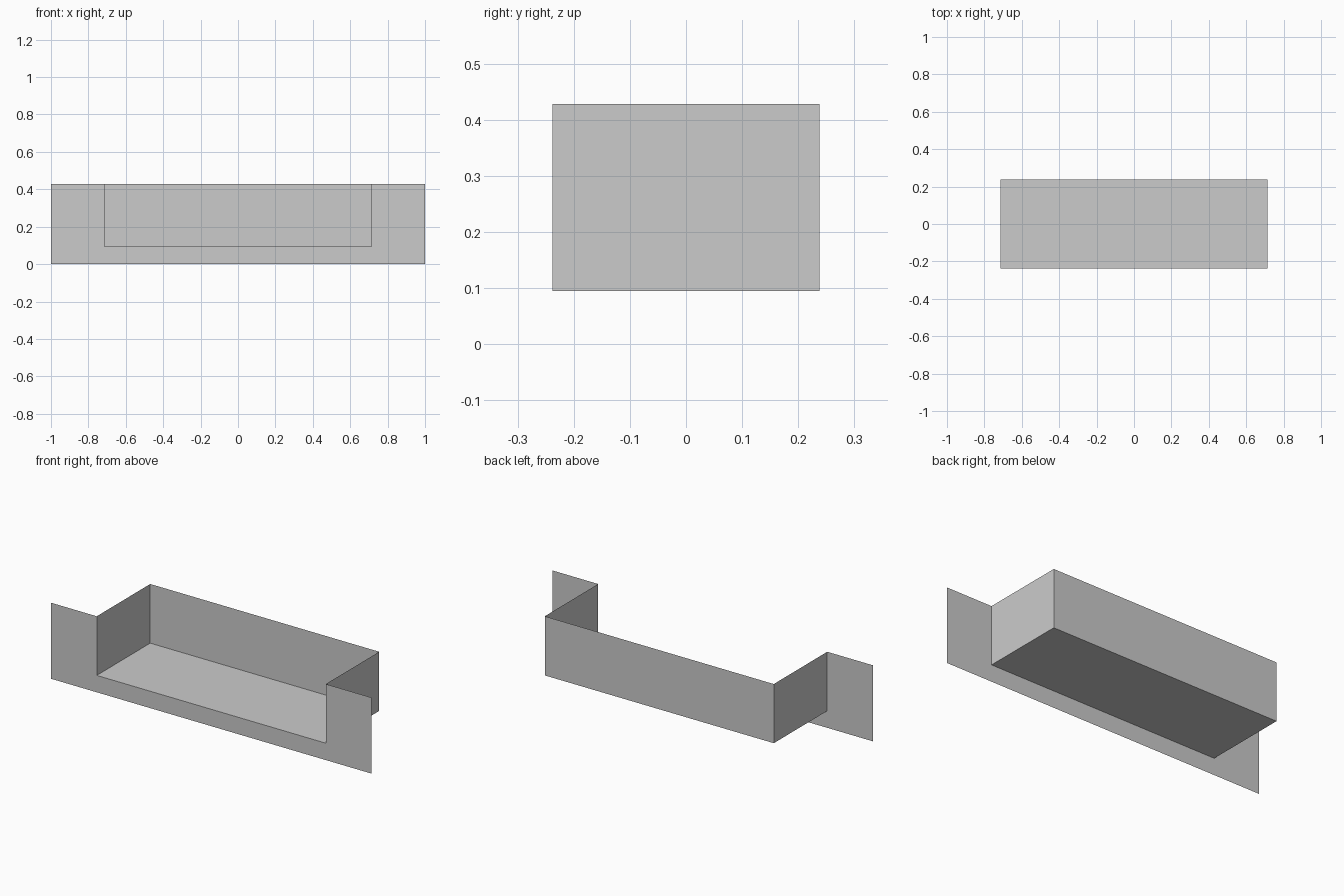
import bpy, bmesh

if "Cube" in bpy.data.objects:
    bpy.data.objects.remove(bpy.data.objects["Cube"])

HALF_W, TOP = 1.0, 0.4286           # front panel
IN_X, FLOOR, DEPTH = 0.7143, 0.0952, 0.2381   # recess


def finish(name, bm):
    mesh = bpy.data.meshes.new(name)
    bm.to_mesh(mesh)
    bm.free()
    obj = bpy.data.objects.new(name, mesh)
    bpy.context.collection.objects.link(obj)
    return obj


# Front panel: thin U-shaped sheet, made of two side pieces and a lower strip
bm = bmesh.new()
half = [(IN_X, TOP), (IN_X, FLOOR), (-IN_X, FLOOR), (-IN_X, TOP),
        (-HALF_W, TOP), (-HALF_W, 0), (HALF_W, 0), (HALF_W, TOP)]
face = bm.faces.new([bm.verts.new((x, -DEPTH, z)) for x, z in half])
face.normal_update()
if face.normal.y > 0:
    face.normal_flip()
finish("front_panel", bm)

# Recessed tray: box open at the top and front, facing inwards
bm = bmesh.new()
bmesh.ops.create_cube(bm, size=1)
for v in bm.verts:
    v.co = (v.co.x * 2 * IN_X, v.co.y * 2 * DEPTH,
            TOP if v.co.z > 0 else FLOOR)
bm.normal_update()
open_sides = [f for f in bm.faces if f.normal.z > 0.5 or f.normal.y < -0.5]
bmesh.ops.delete(bm, geom=open_sides, context='FACES')
bmesh.ops.reverse_faces(bm, faces=bm.faces[:])
finish("recessed_tray", bm)
